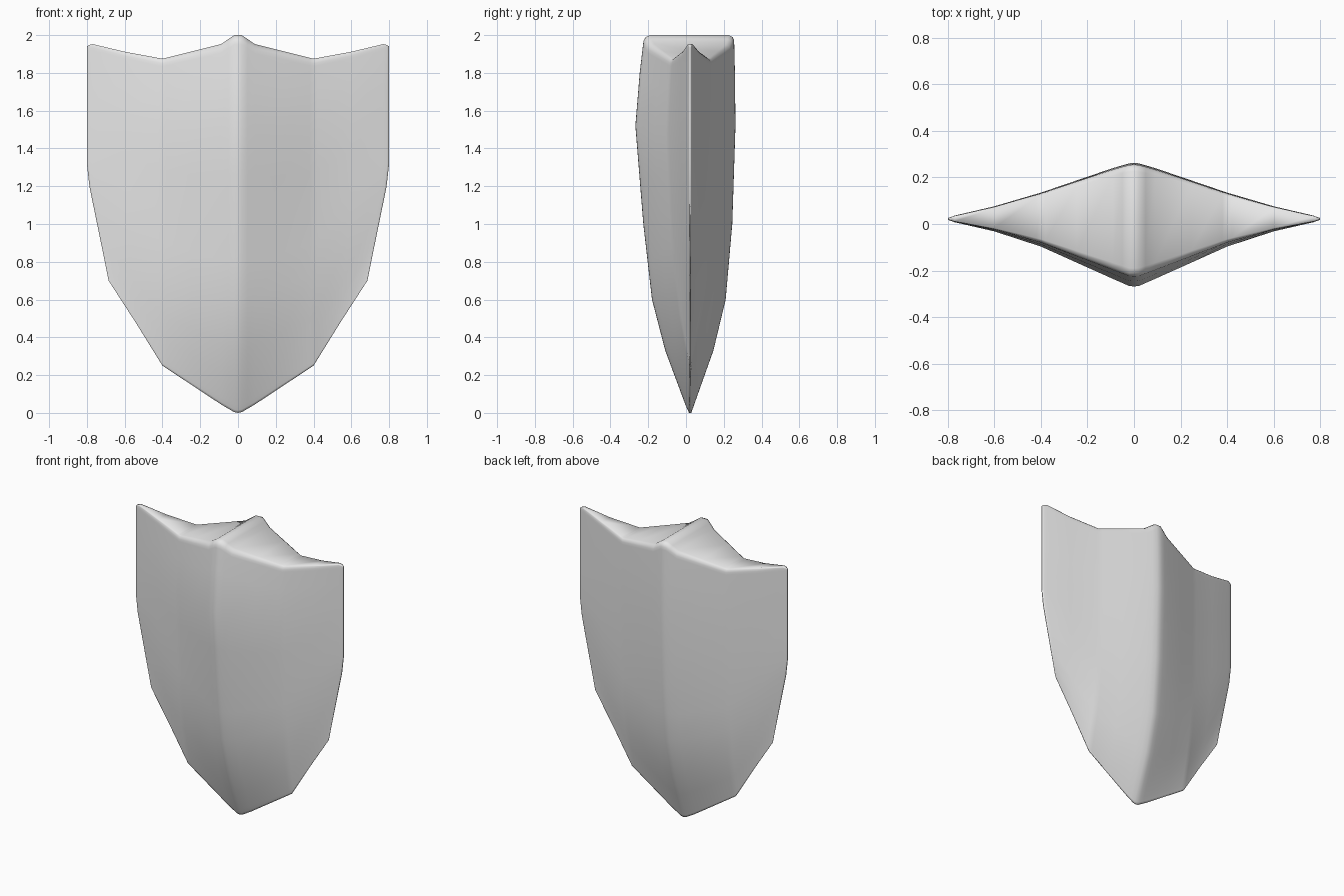
import bpy, bmesh

if "Cube" in bpy.data.objects:
    bpy.data.objects.remove(bpy.data.objects["Cube"])


def lerp_table(table, t):
    """Piecewise linear lookup in a list of (position, value) pairs."""
    for (a, p), (b, q) in zip(table, table[1:]):
        if t <= b:
            return p + (q - p) * (t - a) / (b - a)
    return table[-1][1]


# Outline of one half, by column position u (0 = centre ridge, 0.8 = side edge)
columns = [0, 0.02, 0.05, 0.09, 0.245, 0.38, 0.4, 0.42, 0.6, 0.77, 0.79, 0.8]
top_edge = [(0, 2.0), (0.02, 2.0), (0.09, 1.952), (0.4, 1.875), (0.6, 1.912), (0.78, 1.955), (0.8, 1.94)]
low_edge = [(0, 0), (0.02, 0.004), (0.09, 0.045), (0.4, 0.25), (0.6, 0.48), (0.8, 0.70)]
side_x = [(0.7, 0.685), (0.8, 0.705), (1.2, 0.787), (1.3, 0.80), (2.0, 0.80)]

# Ridge depth by height fraction, and how it thins towards the sides
mid_y = 0.022
rows = [0, 0.007, 0.02, 0.09, 0.165, 0.3, 0.4, 0.5, 0.63, 0.76, 0.9, 0.975, 0.985, 0.995, 1.0]
front_depth = [(0, 0.006), (0.02, 0.024), (0.165, 0.132), (0.3, 0.202), (0.5, 0.248),
               (0.76, 0.29), (0.9, 0.267), (0.985, 0.247), (0.995, 0.235), (1, 0.212)]
back_depth = [(0, 0.006), (0.02, 0.02), (0.165, 0.123), (0.3, 0.188), (0.5, 0.223),
              (0.76, 0.24), (0.9, 0.237), (0.985, 0.233), (0.995, 0.225), (1, 0.205)]
front_thin = [(0, 1), (0.02, 0.995), (0.09, 0.89), (0.4, 0.41), (0.6, 0.185), (0.77, 0.05), (0.8, 0.015)]
back_thin = [(0, 1), (0.02, 0.995), (0.09, 0.91), (0.4, 0.47), (0.6, 0.225), (0.77, 0.06), (0.8, 0.015)]


def ring(u, sign):
    """Closed vertical section: up the front, over the top, down the back."""
    lo, hi = lerp_table(low_edge, u), lerp_table(top_edge, u)

    def point(v, depth, thin, side):
        z = lo + (hi - lo) * v
        x = u
        if u > 0.4:
            edge = lerp_table(side_x, 0.7 + (1.94 - 0.7) * v)
            x = 0.4 + (u - 0.4) / 0.4 * (edge - 0.4)
        return (sign * x, mid_y + side * lerp_table(depth, v) * lerp_table(thin, u), z)

    return ([point(v, front_depth, front_thin, -1) for v in rows]
            + [point(v, back_depth, back_thin, 1) for v in reversed(rows)])


# Shield body: sections lofted from the left edge to the right edge
bm = bmesh.new()
sections = [ring(u, -1) for u in reversed(columns[1:])] + [ring(u, 1) for u in columns]
loops = [[bm.verts.new(p) for p in s] for s in sections]
n = len(loops[0])
for a, b in zip(loops, loops[1:]):
    for i in range(n):
        j = (i + 1) % n
        bm.faces.new((a[i], b[i], b[j], a[j]))

# Thin rim strips closing both side edges
for loop in (loops[0], loops[-1]):
    for i in range(len(rows) - 1):
        bm.faces.new((loop[i], loop[i + 1], loop[n - 2 - i], loop[n - 1 - i]))
bmesh.ops.recalc_face_normals(bm, faces=bm.faces)

mesh = bpy.data.meshes.new("shield")
bm.to_mesh(mesh)
bm.free()
shield = bpy.data.objects.new("shield", mesh)
bpy.context.collection.objects.link(shield)

# Plain grey finish with smooth shading
grey = bpy.data.materials.new("plain grey")
grey.diffuse_color = (0.8, 0.8, 0.8, 1)
grey.use_nodes = True
grey.node_tree.nodes["Principled BSDF"].inputs["Base Color"].default_value = grey.diffuse_color
mesh.materials.append(grey)
for p in mesh.polygons:
    p.use_smooth = True
